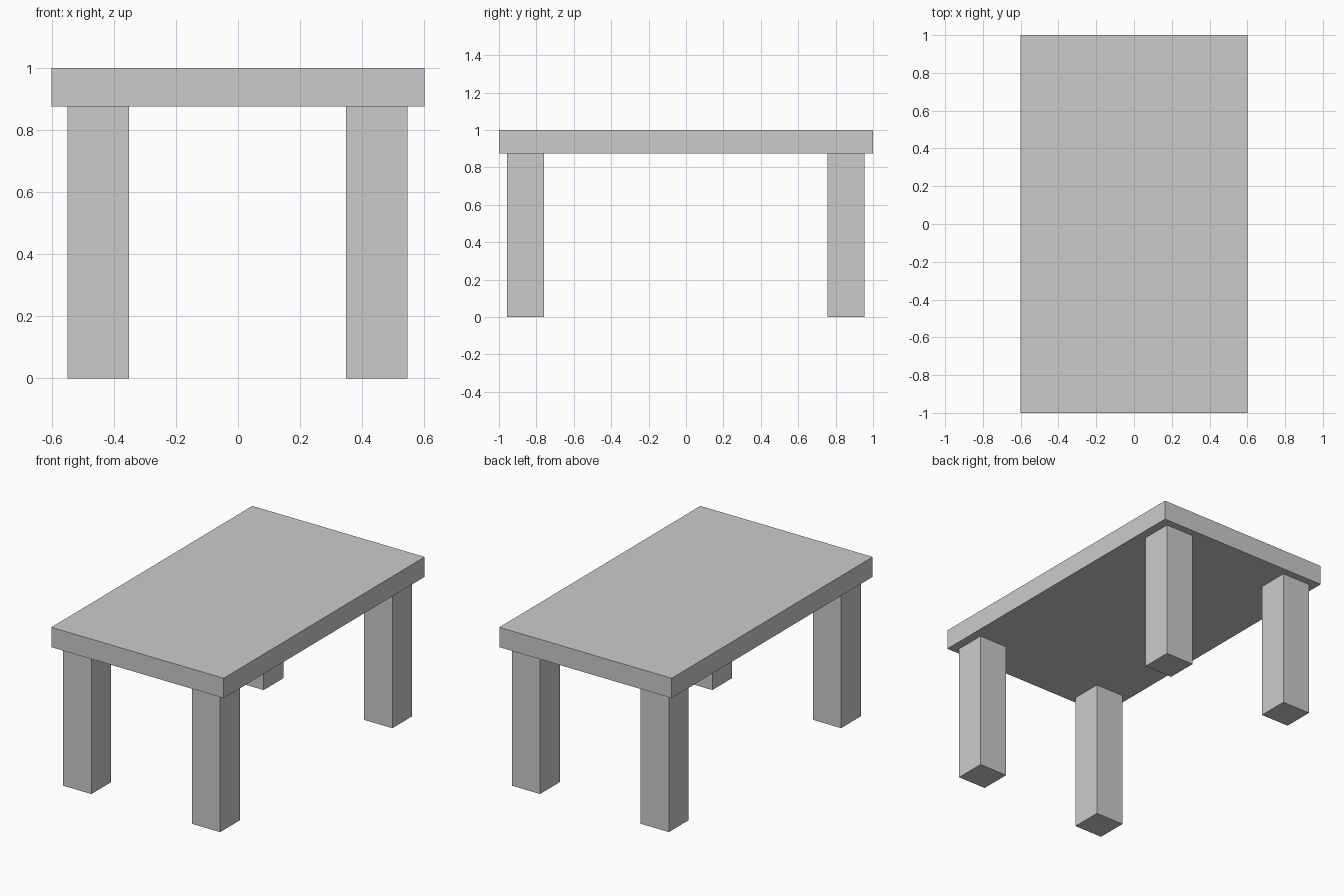
import bpy

if "Cube" in bpy.data.objects:
    bpy.data.objects.remove(bpy.data.objects["Cube"])


def box(name, x, y, z):
    """Add a box spanning the given (min, max) ranges."""
    spans = (x, y, z)
    bpy.ops.mesh.primitive_cube_add(size=1, location=[(a + b) / 2 for a, b in spans])
    obj = bpy.context.object
    obj.name = name
    obj.scale = [b - a for a, b in spans]
    bpy.ops.object.transform_apply(location=False, rotation=False, scale=True)
    return obj


TOP_BOTTOM = 0.875
LEG = 0.197

# Table top
box("table_top", (-0.6, 0.6), (-1.0, 1.0), (TOP_BOTTOM, 1.0))

# Four square legs, set in from the edges
for side, x in (("left", -0.45), ("right", 0.447)):
    for end, y in (("front", -0.858), ("back", 0.855)):
        box(f"{end}_{side}_leg",
            (x - LEG / 2, x + LEG / 2),
            (y - LEG / 2, y + LEG / 2),
            (0.0, TOP_BOTTOM))
